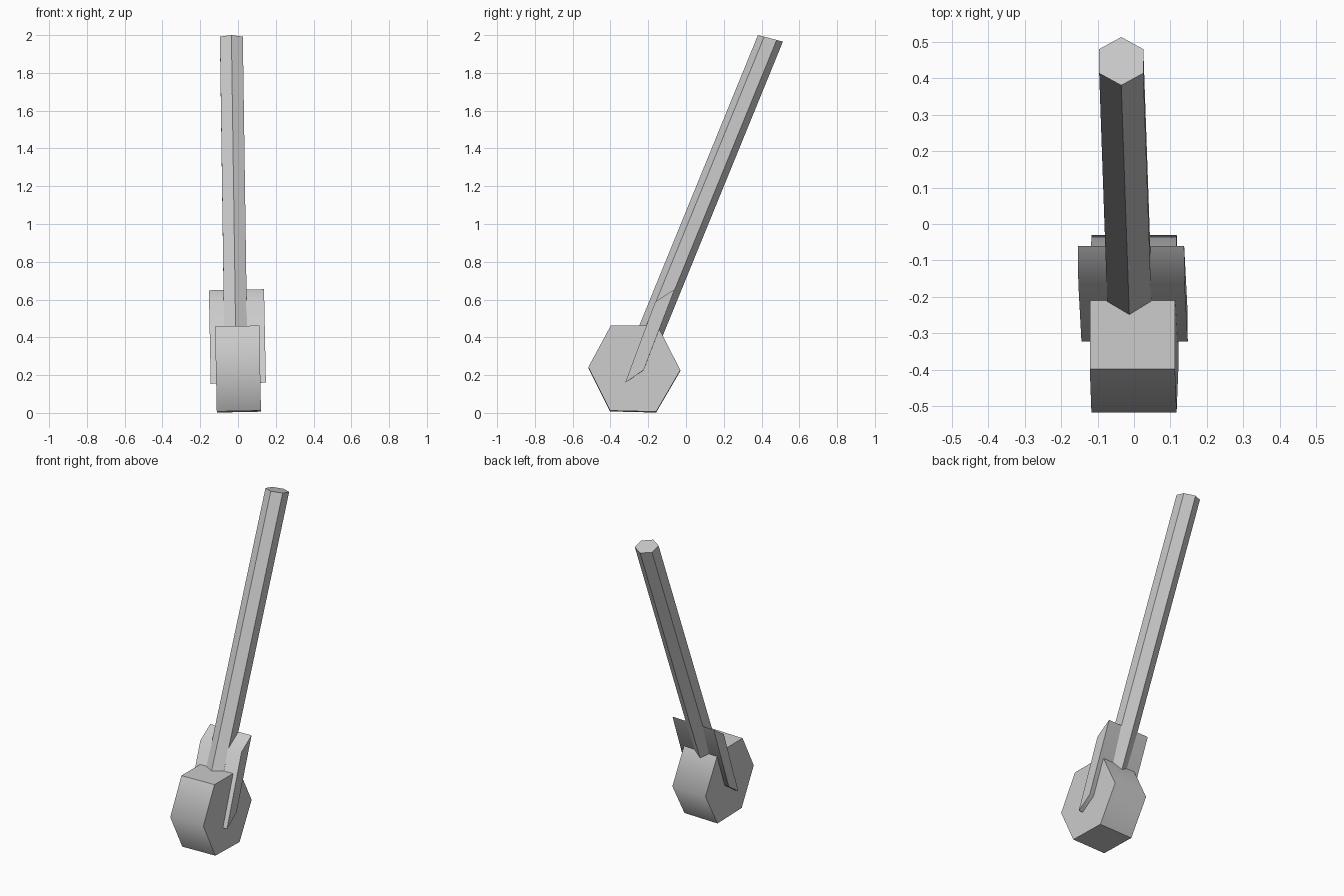
import bpy, bmesh, math
from mathutils import Vector, Matrix

if "Cube" in bpy.data.objects:
    bpy.data.objects.remove(bpy.data.objects["Cube"])

TILT = 0.02      # slight sideways lean of the whole lever


def prism(name, ring, sweep, sharp_angle):
    """Extrude a closed ring of points along a sweep vector."""
    bm = bmesh.new()
    face = bm.faces.new([bm.verts.new(p) for p in ring])
    out = bmesh.ops.extrude_face_region(bm, geom=[face], use_keep_orig=True)
    moved = [v for v in out["geom"] if isinstance(v, bmesh.types.BMVert)]
    bmesh.ops.translate(bm, verts=moved, vec=sweep)
    bmesh.ops.recalc_face_normals(bm, faces=bm.faces)
    mesh = bpy.data.meshes.new(name)
    bm.to_mesh(mesh)
    bm.free()
    obj = bpy.data.objects.new(name, mesh)
    bpy.context.collection.objects.link(obj)
    bpy.ops.object.select_all(action="DESELECT")
    obj.select_set(True)
    bpy.context.view_layer.objects.active = obj
    bpy.ops.object.shade_smooth_by_angle(angle=math.radians(sharp_angle))
    return obj


def side_profile(name, points, half_width, sharp_angle):
    """Part with a (y, z) side outline, extruded across x and leaned."""
    ring = [Vector((-half_width, y, z)) for y, z in points]
    obj = prism(name, ring, Vector((2 * half_width, 0, 0)), sharp_angle)
    pivot = Matrix.Translation((0, 0, 0.24))
    obj.data.transform(pivot @ Matrix.Rotation(-TILT, 4, "Y") @ pivot.inverted())
    return obj


# Six-sided hub
side_profile("hub", [(-0.517, 0.24), (-0.398, 0.46), (-0.15, 0.459),
                     (-0.03, 0.224), (-0.158, 0.004), (-0.402, 0.01)], 0.117, 59.5)

# Slanted plate through the hub
side_profile("plate", [(-0.322, 0.157), (-0.163, 0.585),
                       (-0.06, 0.652), (-0.224, 0.224)], 0.146, 50)

# Six-sided handle, with its points facing front and back
top, base = Vector((-0.035, 0.447, 1.983)), Vector((-0.01, -0.265, 0.24))
across, along = Vector((0.07, 0, 0)), Vector((0, 0.066, -0.0175))
angles = [math.radians(30 + 60 * i) for i in range(6)]
ring = [base + across * math.cos(a) + along * math.sin(a) for a in angles]
prism("handle", ring, top - base, 30)
